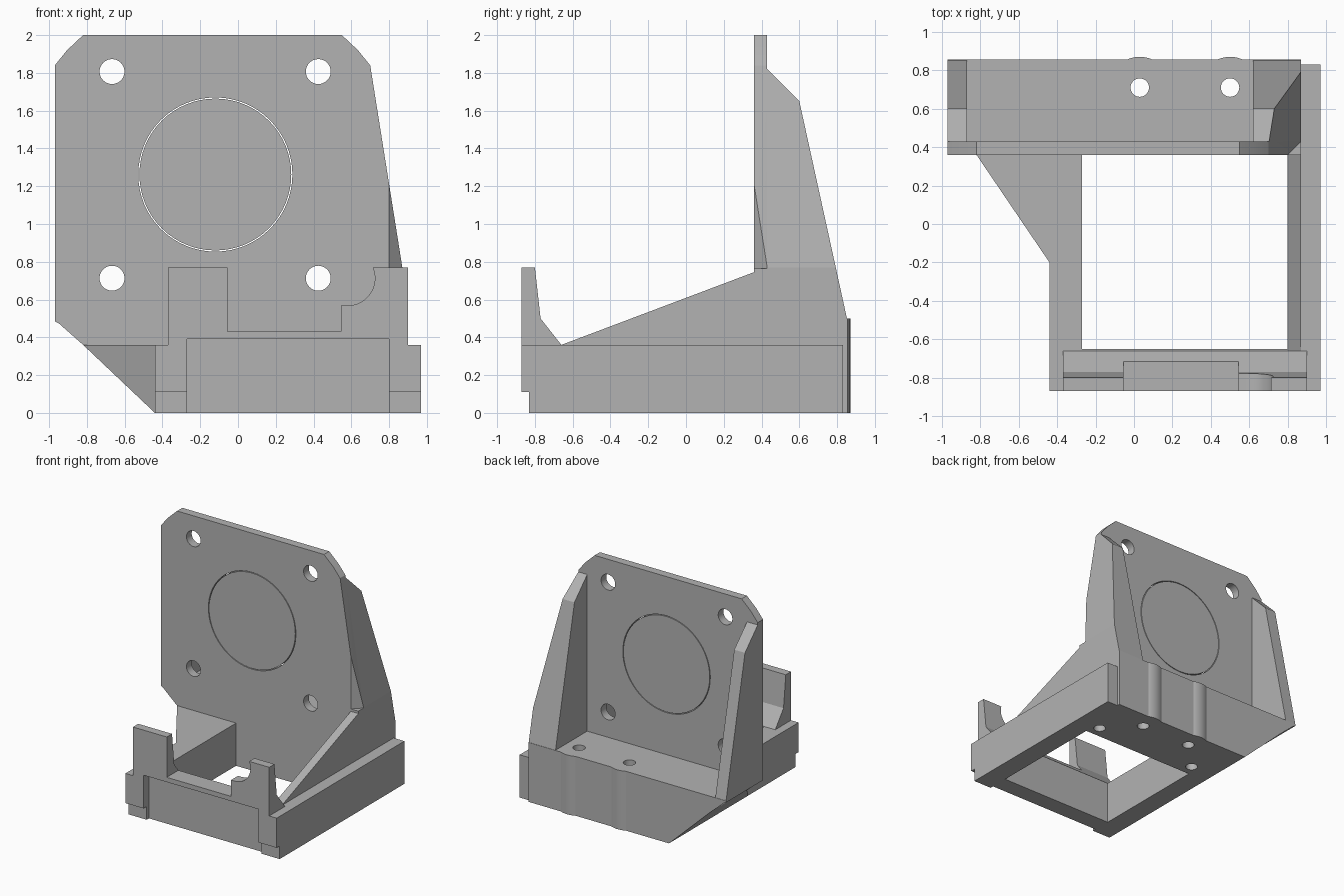
import bpy, bmesh, math

if "Cube" in bpy.data.objects:
    bpy.data.objects.remove(bpy.data.objects["Cube"])

GREY = bpy.data.materials.new("plain grey")
GREY.use_nodes = True
GREY.diffuse_color = (0.45, 0.45, 0.45, 1)
GREY.node_tree.nodes["Principled BSDF"].inputs["Base Color"].default_value = GREY.diffuse_color


def prism(name, axis, pts, lo, hi):
    """Extrude a flat outline along one axis from lo to hi."""
    place = {"X": lambda p, d: (d, p[0], p[1]),
             "Y": lambda p, d: (p[0], d, p[1]),
             "Z": lambda p, d: (p[0], p[1], d)}[axis]
    bm = bmesh.new()
    ends = [[bm.verts.new(place(p, d)) for p in pts] for d in (lo, hi)]
    for loop in ends:
        bm.faces.new(loop)
    for i in range(len(pts)):
        j = (i + 1) % len(pts)
        bm.faces.new((ends[0][i], ends[0][j], ends[1][j], ends[1][i]))
    bmesh.ops.recalc_face_normals(bm, faces=bm.faces)
    mesh = bpy.data.meshes.new(name)
    bm.to_mesh(mesh)
    bm.free()
    mesh.materials.append(GREY)
    obj = bpy.data.objects.new(name, mesh)
    bpy.context.collection.objects.link(obj)
    return obj


def rect(a0, a1, b0, b1):
    return [(a0, b0), (a1, b0), (a1, b1), (a0, b1)]


def circle(a, b, r, n=32):
    return [(a + r * math.cos(math.tau * i / n), b + r * math.sin(math.tau * i / n))
            for i in range(n)]


def combine(obj, tool, operation="DIFFERENCE"):
    """Apply a boolean and throw the tool away."""
    tool.hide_render = True
    mod = obj.modifiers.new("shape", "BOOLEAN")
    mod.operation, mod.solver, mod.object = operation, "EXACT", tool
    graph = bpy.context.evaluated_depsgraph_get()
    mesh = bpy.data.meshes.new_from_object(obj.evaluated_get(graph))
    obj.modifiers.clear()
    obj.data = mesh
    bpy.data.objects.remove(tool)
    return obj


FRONT, PLATE, INNER, BACK = 0.36, 0.43, 0.36, 0.855
BASE, BLOCK = 0.36, 0.50
OUTLINE = [(-0.97, BLOCK), (0.87, BLOCK), (0.87, 0.77), (0.70, 1.84), (0.635, 1.92),
           (0.55, 2), (-0.82, 2), (-0.905, 1.92), (-0.97, 1.84)]
SLOPE = [(-0.44, 0), (-0.82, 0.36), (-0.95, 0.475), (-0.97, 0.485)]

# Mounting plate with four bolt holes, a fine ring slot and a chamfered edge
plate = prism("mounting_plate", "Y", OUTLINE, FRONT, PLATE)
for x in (-0.667, 0.425):
    for z in (0.713, 1.807):
        combine(plate, prism("cutter", "Y", circle(x, z, 0.066), 0.2, 0.6))
ring = prism("cutter", "Y", circle(-0.12, 1.262, 0.408, 64), 0.3, 0.5)
combine(ring, prism("core", "Y", circle(-0.12, 1.262, 0.402, 64), 0.2, 0.6))
combine(plate, ring)
combine(plate, prism("cutter", "Z", [(0.79, 0.35), (0.95, 0.35), (0.95, 0.51)], 0.765, 1.4))

# Tapered ribs behind the plate, following its outline
for name, x0, x1 in (("right_rib", -0.97, -0.87), ("left_rib", 0.62, 0.95)):
    rib = prism(name, "X", [(PLATE, BLOCK), (0.852, BLOCK), (0.60, 1.65), (PLATE, 1.82)], x0, x1)
    combine(rib, prism("limit", "Y", OUTLINE, 0.3, 1), "INTERSECT")

# Rear block with round bosses, through holes and blind screw holes
block = prism("rear_block", "Y", SLOPE + [(-0.97, BLOCK), (0.87, BLOCK), (0.87, 0)], FRONT, BACK)
for x in (0.03, 0.50):
    combine(block, prism("boss", "Z", circle(x, 0.71, 0.16, 64), 0, BLOCK), "UNION")
for x in (0.03, 0.50):
    combine(block, prism("cutter", "Z", circle(x, 0.71, 0.048), -0.1, 0.7))
for x in (-0.215, 0.745):
    combine(block, prism("cutter", "Z", circle(x, 0.46, 0.048), -0.1, 0.36))

# Base rails either side of the window
prism("right_rail", "Z", rect(-0.44, -0.27, -0.65, FRONT), 0, BASE)
prism("left_rail", "Z", [(0.80, -0.65), (0.97, -0.65), (0.97, 0.83), (0.87, 0.83),
                         (0.87, FRONT), (0.80, FRONT)], 0, BASE)

# Gusset under the overhanging side, trimmed by the sloped underside
gusset = prism("corner_gusset", "Z", [(-0.82, FRONT), (-0.44, -0.20), (-0.44, FRONT)], 0, BASE)
combine(gusset, prism("limit", "Y", [(-0.44, 0), (-0.40, 0), (-0.40, 0.5), (-0.82, 0.5),
                                     (-0.82, 0.36)], -0.5, 0.5), "INTERSECT")

# Sloping side wall joining the base to the plate
prism("side_wall", "X", [(-0.66, BASE), (FRONT, BASE), (FRONT, 0.745)], 0.80, 0.87)

# Front bar with a stepped lower edge and a shallow recess
bar = prism("front_bar", "X", [(-0.83, 0), (-0.65, 0), (-0.65, BASE), (-0.87, BASE),
                               (-0.87, 0.11), (-0.83, 0.11)], -0.44, 0.97)

# Front uprights with a low bridge and a round notch
notch = [(0.58 + 0.145 * math.cos(a), 0.713 + 0.145 * math.sin(a))
         for a in (math.radians(24 - 9.5 * i) for i in range(13))]
uprights = prism("front_uprights", "X", [(-0.87, BASE), (-0.66, BASE), (-0.77, 0.50),
                                         (-0.80, 0.77), (-0.87, 0.77)], -0.37, 0.90)
combine(uprights, prism("cutter", "Y", [(-0.055, 0.43), (0.545, 0.43), (0.545, 0.568)]
                        + notch[::-1] + [(0.712, 0.9), (-0.055, 0.9)], -1, -0.5))
for part in (bar, uprights):
    combine(part, prism("cutter", "Y", rect(-0.27, 0.80, -0.1, 0.39), -1, -0.80))

# Smooth the round walls, keep the corners sharp
bpy.ops.object.select_all(action="DESELECT")
for part in (plate, block, uprights):
    part.select_set(True)
    bpy.context.view_layer.objects.active = part
bpy.ops.object.shade_smooth_by_angle(angle=math.radians(20))
